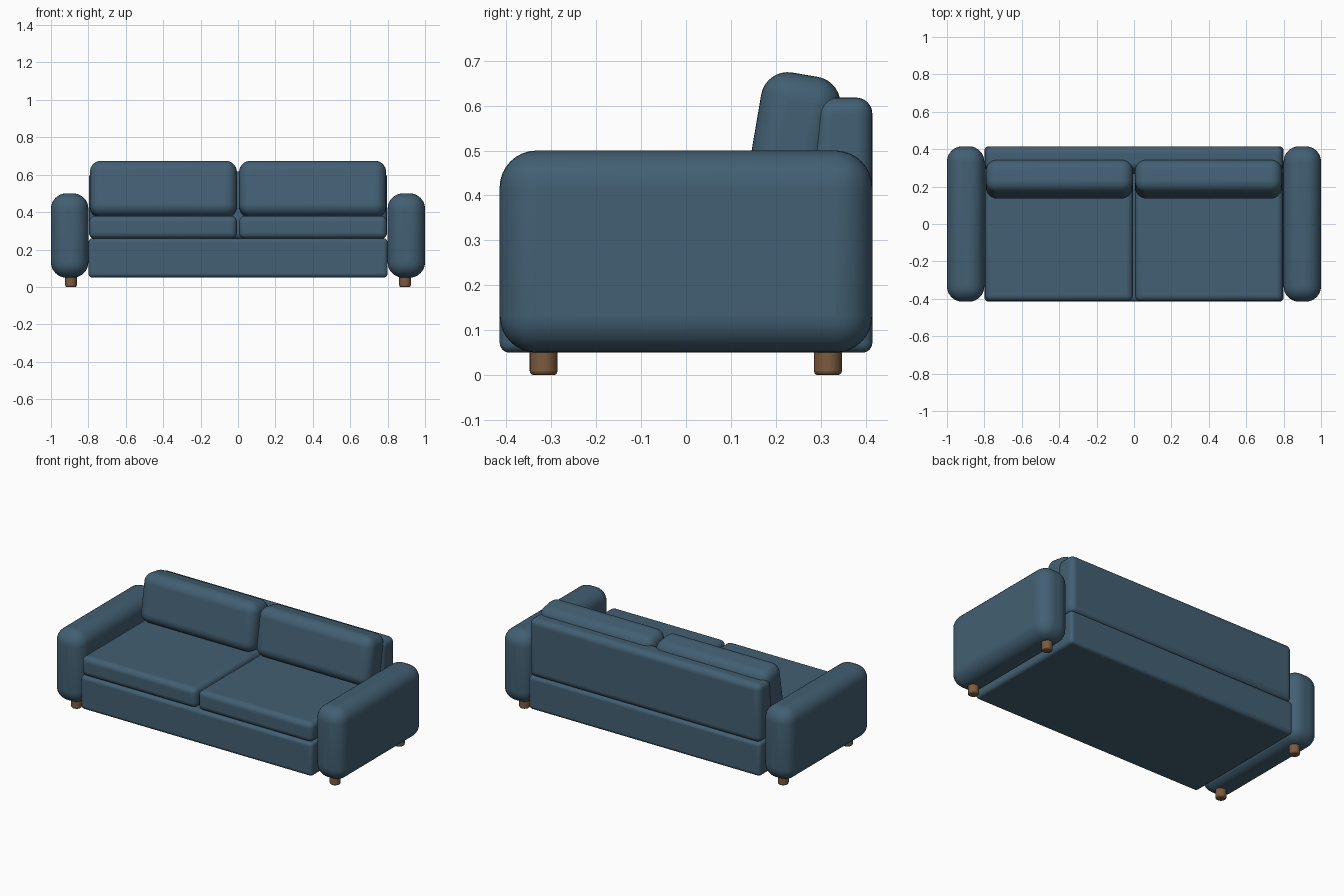
import bpy, bmesh, math
from mathutils import Matrix

if "Cube" in bpy.data.objects:
    bpy.data.objects.remove(bpy.data.objects["Cube"])


def material(name, rgb):
    m = bpy.data.materials.new(name)
    m.diffuse_color = (*rgb, 1)
    m.use_nodes = True
    m.node_tree.nodes["Principled BSDF"].inputs["Base Color"].default_value = m.diffuse_color
    return m


FABRIC = material("blue_fabric", (0.055, 0.115, 0.17))
WOOD = material("brown_wood", (0.20, 0.105, 0.05))


def finish(name, bm, mat, radius, segments, loc, tilt=0):
    mesh = bpy.data.meshes.new(name)
    bm.to_mesh(mesh)
    bm.free()
    mesh.materials.append(mat)
    ob = bpy.data.objects.new(name, mesh)
    bpy.context.collection.objects.link(ob)
    ob.location = loc
    ob.rotation_euler.x = tilt
    mod = ob.modifiers.new("round_edges", 'BEVEL')
    mod.width = radius
    mod.segments = segments
    mod.limit_method = 'ANGLE'
    mod.angle_limit = math.radians(40)
    for o in bpy.context.selected_objects:
        o.select_set(False)
    ob.select_set(True)
    bpy.context.view_layer.objects.active = ob
    bpy.ops.object.shade_smooth_by_angle(angle=math.radians(35))
    return ob


def padded_box(name, x, y, z, radius, segments=6, tilt=0, lean=0):
    """Rounded box from (min, max) ranges; lean shifts the top front edge back."""
    size = [b - a for a, b in (x, y, z)]
    mid = [(a + b) / 2 for a, b in (x, y, z)]
    bm = bmesh.new()
    bmesh.ops.create_cube(bm, size=1, matrix=Matrix.Diagonal((*size, 1)))
    for v in bm.verts:
        if v.co.y < 0 and v.co.z > 0:
            v.co.y += lean
    return finish(name, bm, FABRIC, radius, segments, mid, tilt)


def foot(name, x, y):
    bm = bmesh.new()
    bmesh.ops.create_cone(bm, cap_ends=True, segments=32, radius1=0.031,
                          radius2=0.031, depth=0.065)
    return finish(name, bm, WOOD, 0.009, 3, (x, y, 0.0325))


# Base and backrest
padded_box("base", (-0.8, 0.8), (-0.415, 0.415), (0.05, 0.26), 0.022)
padded_box("backrest", (-0.797, 0.797), (0.265, 0.415), (0.255, 0.618), 0.036, lean=0.025)

# Arms, cushions and feet on both sides
for side, s in (("left", -1), ("right", 1)):
    def span(a, b):
        return tuple(sorted((s * a, s * b)))
    padded_box(side + "_arm", span(0.8, 1.0), (-0.415, 0.415), (0.05, 0.5), 0.082, 8)
    padded_box(side + "_seat_cushion", span(0.006, 0.796), (-0.413, 0.30), (0.258, 0.38), 0.032)
    padded_box(side + "_back_cushion", span(0.006, 0.792), (0.151, 0.329), (0.371, 0.671),
               0.06, 8, tilt=-math.radians(9.7))
    for end, y in (("front", -0.317), ("back", 0.316)):
        foot(f"{side}_{end}_foot", s * 0.893, y)
